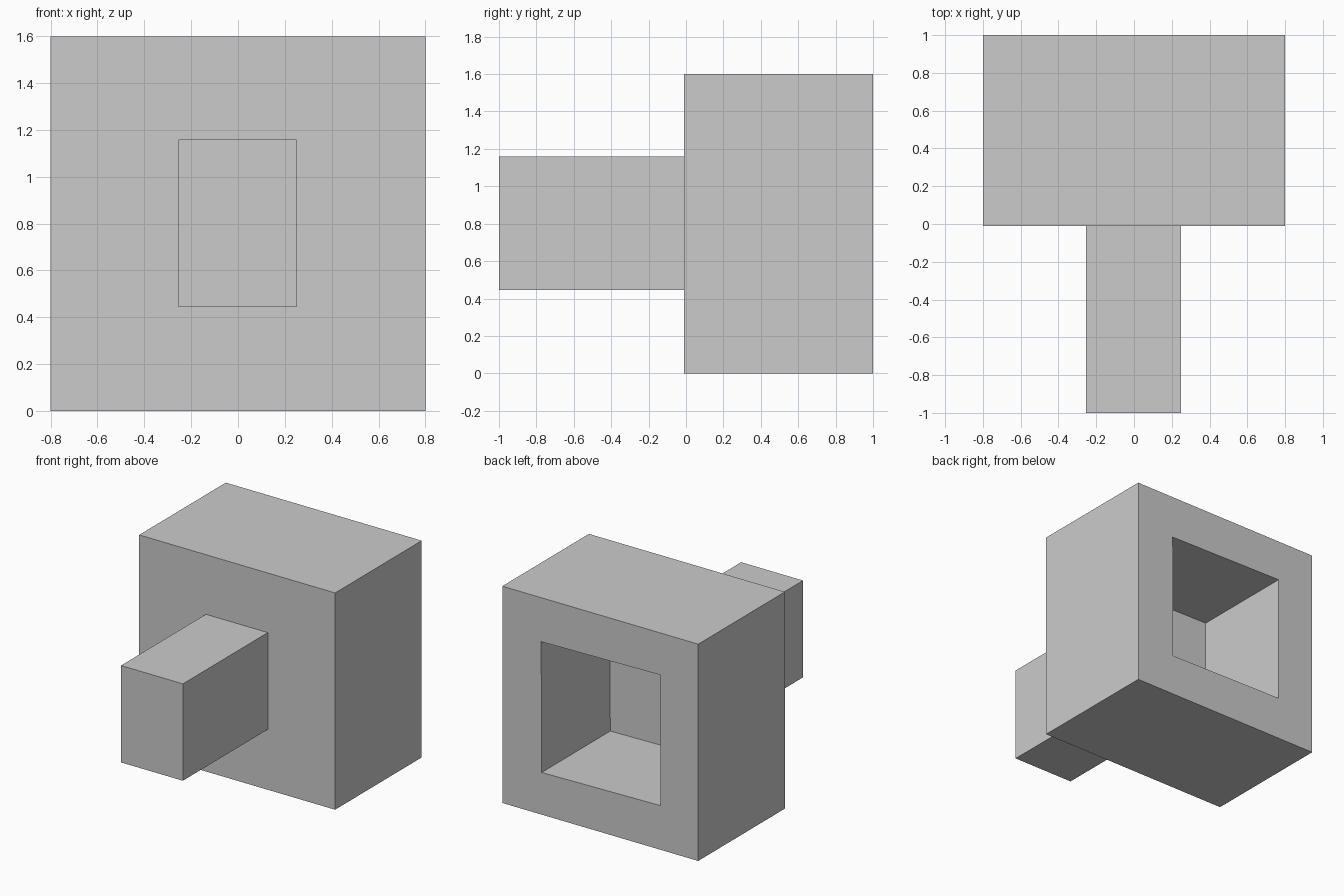
import bpy, bmesh

if "Cube" in bpy.data.objects:
    bpy.data.objects.remove(bpy.data.objects["Cube"])


def rect(x0, x1, z0, z1):
    return [(x0, z0), (x1, z0), (x1, z1), (x0, z1)]


plug = rect(-0.255, 0.25, 0.445, 1.16)
body = rect(-0.8, 0.8, 0, 1.6)
# the pocket opening is very slightly skewed
pocket = [(-0.492, 0.326), (0.478, 0.311), (0.483, 1.275), (-0.492, 1.29)]

# One continuous skin: plug tip, plug root, body front, body back, pocket mouth, pocket floor
sections = [(-1.0, plug), (-0.01, plug), (-0.01, body),
            (1.0, body), (1.0, pocket), (0.2, pocket)]

bm = bmesh.new()
rings = [[bm.verts.new((x, y, z)) for x, z in prof] for y, prof in sections]
for a, b in zip(rings, rings[1:]):
    for i in range(4):
        j = (i + 1) % 4
        bm.faces.new((a[i], a[j], b[j], b[i]))
# End caps: plug tip and pocket end wall
bm.faces.new(rings[0])
bm.faces.new(rings[-1])
bmesh.ops.recalc_face_normals(bm, faces=bm.faces)

mesh = bpy.data.meshes.new("hollow_block_with_plug")
bm.to_mesh(mesh)
bm.free()
obj = bpy.data.objects.new("hollow_block_with_plug", mesh)
bpy.context.collection.objects.link(obj)
